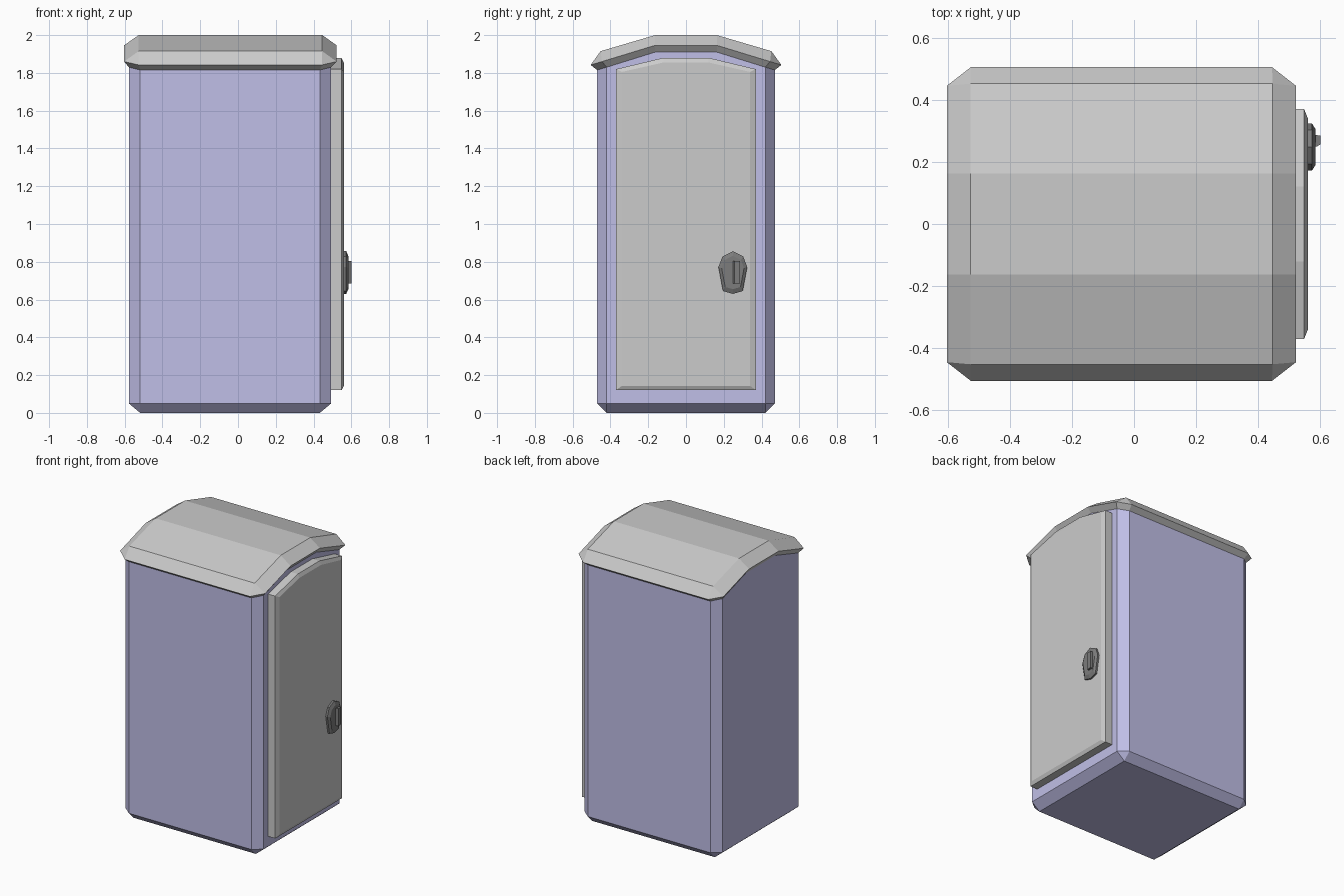
import bpy, bmesh

if "Cube" in bpy.data.objects:
    bpy.data.objects.remove(bpy.data.objects["Cube"])

STRIPS = [(1, 2, 9, 10), (2, 3, 8, 9), (3, 4, 7, 8)]


def material(name, rgb):
    m = bpy.data.materials.new(name)
    m.diffuse_color = (*rgb, 1)
    m.use_nodes = True
    m.node_tree.nodes["Principled BSDF"].inputs["Base Color"].default_value = m.diffuse_color
    return m


def loft(name, rings, caps=(), mat=None):
    """Join equal-length rings with quads; caps = [(ring index, faces)]."""
    bm = bmesh.new()
    vs = [[bm.verts.new(p) for p in r] for r in rings]
    n = len(vs[0])
    for a, b in zip(vs, vs[1:]):
        for i in range(n):
            j = (i + 1) % n
            bm.faces.new((a[i], a[j], b[j], b[i]))
    for k, faces in caps:
        for f in faces:
            bm.faces.new([vs[k][i] for i in f])
    bmesh.ops.remove_doubles(bm, verts=bm.verts, dist=0.0005)
    bmesh.ops.recalc_face_normals(bm, faces=bm.faces)
    me = bpy.data.meshes.new(name)
    bm.to_mesh(me)
    bm.free()
    ob = bpy.data.objects.new(name, me)
    bpy.context.collection.objects.link(ob)
    if mat:
        me.materials.append(mat)
    return ob


def ring(x0, x1, y, cx, cy, z_mid, z_corner, z_side, mid=0.163):
    """Chamfered plan outline whose ends are split to follow the roof arch."""
    c = y - cy
    right = [(x1 - cx, -y, z_side), (x1, -c, z_corner), (x1, -mid, z_mid),
             (x1, mid, z_mid), (x1, c, z_corner), (x1 - cx, y, z_side)]
    left = [(x0 + cx, y, z_side), (x0, c, z_corner), (x0, mid, z_mid),
            (x0, -mid, z_mid), (x0, -c, z_corner), (x0 + cx, -y, z_side)]
    return right + left


def panel(name, layers, mat=None):
    """Flat panel facing +x from (x, yz outline) layers, capped both ends."""
    rings = [[(x, y, z) for y, z in pts] for x, pts in layers]
    full = [range(len(rings[0]))]
    return loft(name, rings, [(0, full), (len(rings) - 1, full)], mat)


blue = material("blue_plastic", (0.53, 0.52, 0.8))
black = material("black_plastic", (0.2, 0.2, 0.2))

# Cabin body with chamfered corners and foot
eaves = ring(-0.578, 0.493, 0.47, 0.06, 0.05, 1.91, 1.83, 1.815)
loft("cabin_body", [
    ring(-0.518, 0.433, 0.42, 0, 0, 0, 0, 0),
    ring(-0.578, 0.493, 0.47, 0.06, 0.05, 0.05, 0.05, 0.05),
    eaves], [(0, STRIPS)], blue)

# Arched roof with sloped rim and underside
loft("roof", [
    eaves,
    ring(-0.603, 0.522, 0.505, 0.077, 0.06, 1.946, 1.86, 1.842),
    ring(-0.526, 0.446, 0.452, 0, 0, 2.0, 1.915, 1.915)], [(2, STRIPS)])


# Door with arched top and bevelled front
def door_outline(w, bottom, side_top, top):
    return [(-w, bottom), (w, bottom), (w, side_top), (0.12, top),
            (-0.12, top), (-w, side_top)]


outer = door_outline(0.37, 0.12, 1.82, 1.88)
panel("door", [(0.48, outer), (0.548, outer),
               (0.56, door_outline(0.34, 0.143, 1.805, 1.855))])


# Lock plate
def plate_outline(s):
    half = [(0.0, -0.113), (0.052, -0.098), (0.076, 0.03), (0.055, 0.085),
            (0.0, 0.113)]
    pts = half + [(-y, z) for y, z in half[-2:0:-1]]
    return [(0.248 + y * s, 0.743 + z * s) for y, z in pts]


panel("lock_plate", [(0.55, plate_outline(1)), (0.573, plate_outline(1)),
                     (0.584, plate_outline(0.78))], black)


# Lock lever
def lever_outline(a, b):
    return [(a, 0.685), (b, 0.685), (b, 0.805), (a, 0.805)]


panel("lock_lever", [(0.575, lever_outline(0.247, 0.287)),
                     (0.59, lever_outline(0.25, 0.286)),
                     (0.6, lever_outline(0.256, 0.285))], black)
